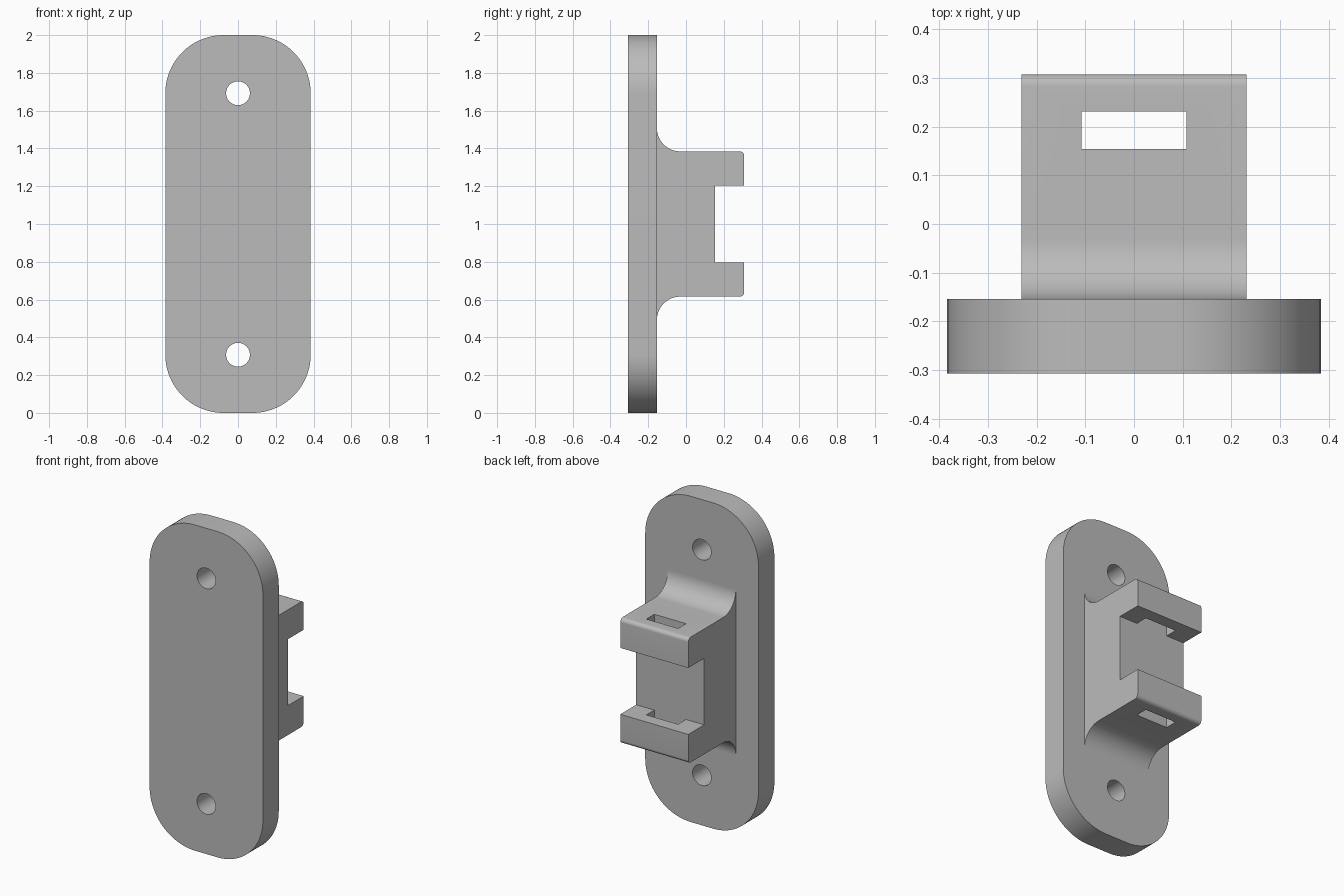
import bpy, bmesh, math
from mathutils import Vector

cube = bpy.data.objects.get("Cube")
if cube:
    bpy.data.objects.remove(cube, do_unlink=True)

U = 2 / 26            # design unit: the plate is 26 units tall
MID = 1.0             # height of the mirror plane

grey = bpy.data.materials.new("plain grey")
grey.use_nodes = True
colour = (0.5, 0.5, 0.5, 1)
grey.diffuse_color = colour
grey.node_tree.nodes["Principled BSDF"].inputs["Base Color"].default_value = colour


def arc(cx, cy, r, start, end, steps):
    """Points along an arc, angles in degrees."""
    angles = [math.radians(start + (end - start) * i / steps) for i in range(steps + 1)]
    return [(cx + r * math.cos(a), cy + r * math.sin(a)) for a in angles]


def prism(name, points, offset):
    """Extrude a closed outline of 3D points along an offset."""
    bm = bmesh.new()
    face = bm.faces.new([bm.verts.new(p) for p in points])
    new = bmesh.ops.extrude_face_region(bm, geom=[face])["geom"]
    verts = [g for g in new if isinstance(g, bmesh.types.BMVert)]
    bmesh.ops.translate(bm, verts=verts, vec=Vector(offset))
    bmesh.ops.recalc_face_normals(bm, faces=bm.faces)
    mesh = bpy.data.meshes.new(name)
    bm.to_mesh(mesh)
    bm.free()
    mesh.materials.append(grey)
    obj = bpy.data.objects.new(name, mesh)
    bpy.context.collection.objects.link(obj)
    return obj


def cut(target, cutter):
    """Subtract a cutter from a part, then discard the cutter."""
    mod = target.modifiers.new("cut", "BOOLEAN")
    mod.operation = "DIFFERENCE"
    mod.solver = "EXACT"
    mod.object = cutter
    bpy.context.view_layer.objects.active = target
    bpy.ops.object.modifier_apply(modifier=mod.name)
    bpy.data.objects.remove(cutter, do_unlink=True)


# Mounting plate with rounded corners
half_w, radius = 5 * U, 4 * U
outline = []
for i, (sx, sz) in enumerate([(1, 1), (-1, 1), (-1, -1), (1, -1)]):
    outline += arc(sx * (half_w - radius), MID + sz * (MID - radius),
                   radius, 90 * i, 90 * i + 90, 24)
plate = prism("mounting_plate", [(x, -4 * U, z) for x, z in outline], (0, 2 * U, 0))

# Screw holes
for side in (-1, 1):
    ring = arc(0, MID + side * 9 * U, 0.063, 0, 360, 48)[:-1]
    cut(plate, prism("screw_hole", [(x, -0.5, z) for x, z in ring], (0, 0.6, 0)))

# Bracket profile: flared root, rounded tips and a recess between two prongs
face_y, tip_y, root_y = 2 * U, 4 * U, -2 * U
top, gap, fillet, tip_r = 5 * U, 2.65 * U, 0.123, 0.024
upper = [(root_y - 0.03, top + fillet)]
upper += arc(root_y + fillet, top + fillet, fillet, 180, 270, 20)
upper += arc(tip_y - tip_r, top - tip_r, tip_r, 90, 0, 8)
upper += [(tip_y, gap), (face_y, gap)]
profile = upper + [(y, -z) for y, z in reversed(upper)]
bracket = prism("bracket", [(-3 * U, y, MID + z) for y, z in profile], (6 * U, 0, 0))

# Strap slots through both prongs
w = 1.4 * U
for side in (-1, 1):
    z = MID + side * (top + gap) / 2 - 0.15
    slot = [(-w, face_y, z), (w, face_y, z), (w, 3 * U, z), (-w, 3 * U, z)]
    cut(bracket, prism("strap_slot", slot, (0, 0, 0.3)))

# Smooth shading on the curves only
for part in (plate, bracket):
    bpy.ops.object.select_all(action="DESELECT")
    part.select_set(True)
    bpy.context.view_layer.objects.active = part
    bpy.ops.object.shade_smooth_by_angle(angle=math.radians(30))
